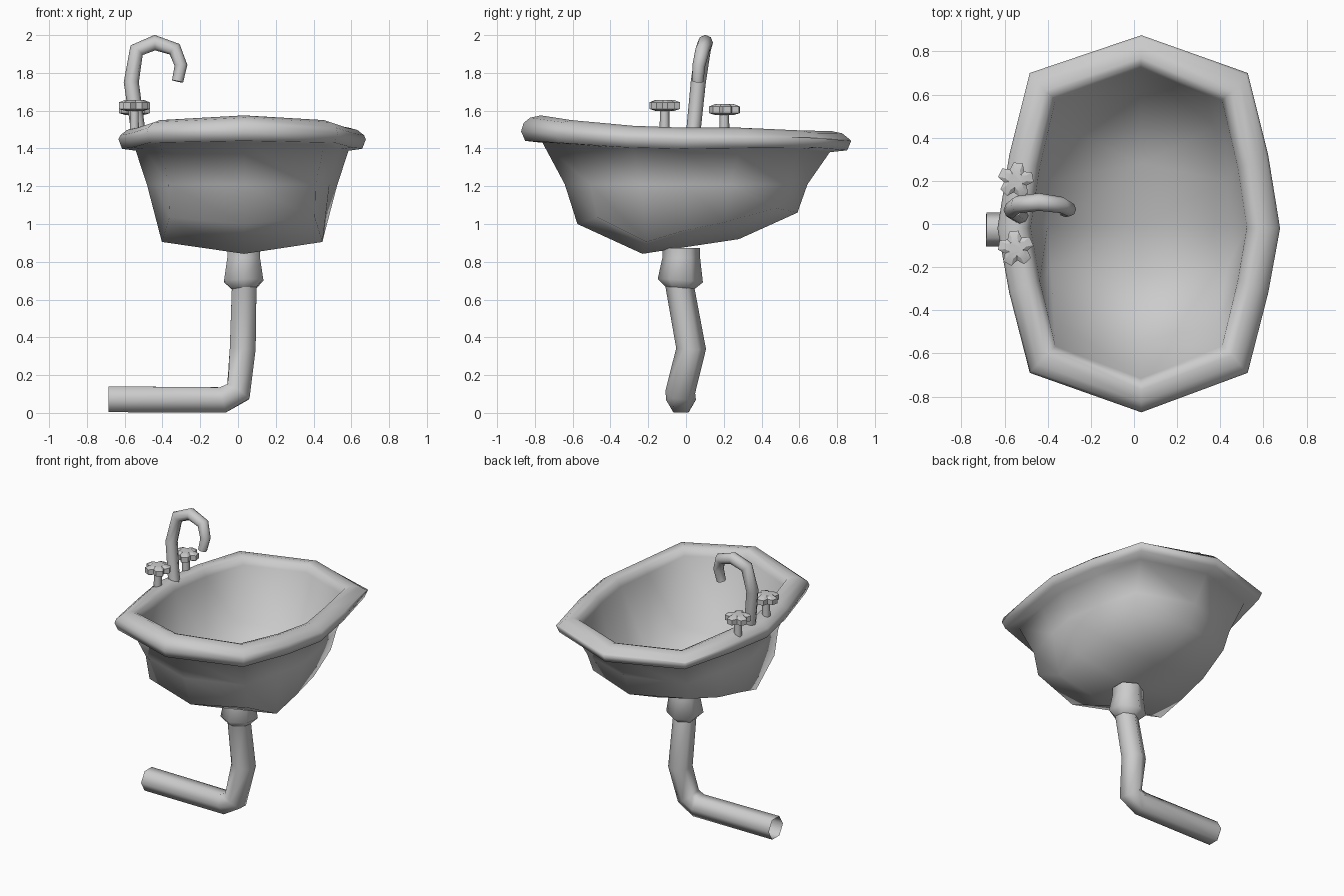
import bpy, bmesh
from math import sin, cos, pi, radians
from mathutils import Vector

if "Cube" in bpy.data.objects:
    bpy.data.objects.remove(bpy.data.objects["Cube"])

grey = bpy.data.materials.new("plain_grey")
grey.use_nodes = True
GREY = (0.6, 0.6, 0.6, 1)
grey.diffuse_color = GREY
grey.node_tree.nodes["Principled BSDF"].inputs["Base Color"].default_value = GREY


def loft(name, rings, caps=False, smooth=180):
    """Skin a list of closed rings, welding points that coincide."""
    bm = bmesh.new()
    loops = [[bm.verts.new(p) for p in ring] for ring in rings]
    n = len(loops[0])
    for a, b in zip(loops, loops[1:]):
        for i in range(n):
            j = (i + 1) % n
            bm.faces.new((a[i], a[j], b[j], b[i]))
    if caps:
        bm.faces.new(loops[0])
        bm.faces.new(loops[-1])
    bmesh.ops.remove_doubles(bm, verts=bm.verts, dist=0.0005)
    bmesh.ops.recalc_face_normals(bm, faces=bm.faces)
    mesh = bpy.data.meshes.new(name)
    bm.to_mesh(mesh)
    bm.free()
    mesh.materials.append(grey)
    obj = bpy.data.objects.new(name, mesh)
    bpy.context.collection.objects.link(obj)
    bpy.ops.object.select_all(action="DESELECT")
    obj.select_set(True)
    bpy.context.view_layer.objects.active = obj
    bpy.ops.object.shade_smooth_by_angle(angle=radians(smooth))


def tube(name, path, radii, sides=6, caps=False, smooth=180):
    """Sweep a polygon with a corner towards y along a path."""
    pts = [Vector(p) for p in path]
    rings = []
    for i, p in enumerate(pts):
        before = (p - pts[i - 1]).normalized() if i else Vector()
        after = (pts[i + 1] - p).normalized() if i + 1 < len(pts) else Vector()
        t = (before + after).normalized()
        u = Vector((0, 1, 0))
        u = (u - t * u.dot(t)).normalized()
        v = t.cross(u)
        rings.append([p + radii[i] * (u * cos(2 * pi * k / sides) + v * sin(2 * pi * k / sides))
                      for k in range(sides)])
    loft(name, rings, caps, smooth)


# Basin: half outlines from front to back, mirrored across the middle
CX = 0.022
half = [(0.012, -0.873), (0.505, -0.69), (0.6, -0.32), (0.655, -0.02),
        (0.6, 0.32), (0.505, 0.7), (0.012, 0.875)]
rim_top = [1.575, 1.55, 1.52, 1.51, 1.51, 1.495, 1.492]
rim_low = [1.435, 1.425, 1.40, 1.393, 1.397, 1.40, 1.385]
belly = [(0.01, -0.575, 1.0), (0.385, -0.47, 1.035), (0.425, -0.21, 0.905), (0.44, -0.01, 0.965),
         (0.425, 0.21, 1.01), (0.375, 0.47, 1.085), (0.01, 0.59, 1.06)]
# Keel line under the bowl, where both sides meet
FRONT, MIDDLE, BACK = (0.01, -0.23, 0.842), (0.01, 0.0, 0.878), (0.01, 0.28, 0.92)
keel = [FRONT] * 3 + [MIDDLE] + [BACK] * 3


def mirrored(points, scale=1.0, lift=0.0):
    right = [(x * scale, y * scale, z + lift) for x, y, z in points]
    left = [(-x, y, z) for x, y, z in right[-2:0:-1]]
    return [(x + CX, y, z) for x, y, z in right + left]


def ring(sx, sy, heights, lift=0.0):
    return mirrored([(x * sx, y * sy, h) for (x, y), h in zip(half, heights)], lift=lift)


def keel_ring(lift=0.0):
    return [(CX + 0.01, y, z) for x, y, z in mirrored(keel, lift=lift)]


shoulder = [1.21] * len(half)
WALL = 0.012
basin = [
    keel_ring(WALL),                           # inner bowl, going up
    mirrored(belly, 0.96, WALL),
    ring(0.765, 0.82, rim_top, -0.055),        # rolled rim
    ring(0.80, 0.845, rim_top, -0.012),
    ring(0.86, 0.88, rim_top),
    ring(0.93, 0.945, rim_top, -0.012),
    ring(0.985, 0.985, rim_top, -0.04),
    ring(1.0, 1.0, rim_low, 0.055),
    ring(0.97, 0.975, rim_low, 0.005),
    ring(0.86, 0.87, rim_low, -0.005),
    ring(0.77, 0.735, shoulder),               # outer bowl, going down
    mirrored(belly),
    keel_ring(),
]
loft("basin", basin)

# Drain: flared collar, crooked downpipe and open outlet
tube("drain_collar",
     [(0.03, -0.025, 0.872), (0.03, -0.025, 0.82), (0.03, -0.03, 0.7), (0.033, -0.035, 0.655)],
     [0.1, 0.1, 0.12, 0.07])
tube("drain_pipe",
     [(0.033, -0.035, 0.68), (0.025, 0.027, 0.34), (0.002, -0.03, 0.112),
      (-0.08, -0.027, 0.069), (-0.685, -0.025, 0.072)],
     [0.075, 0.079, 0.079, 0.079, 0.079])

# Spout: bent neck ending in a downturned mouth
tube("spout",
     [(-0.525, 0.037, 1.47), (-0.565, 0.065, 1.75), (-0.537, 0.09, 1.92),
      (-0.44, 0.102, 1.96), (-0.335, 0.088, 1.925), (-0.302, 0.068, 1.84), (-0.32, 0.062, 1.755)],
     [0.038, 0.04, 0.041, 0.041, 0.038, 0.034, 0.03], sides=8, caps=True, smooth=60)


# Taps: a short stem carrying a five-lobed knob
def tap(side, y, z, turn):
    x = -0.548
    tube(side + "_tap_stem", [(x, y, 1.47), (x, y, z + 0.01)], [0.027, 0.025],
         caps=True, smooth=65)

    def star(scale, height):
        pts = []
        for lobe in range(5):
            for offset, r in ((-15, 0.083), (15, 0.083), (36, 0.056)):
                a = radians(72 * lobe + offset + turn)
                pts.append((x + scale * r * cos(a), y + scale * r * sin(a), height))
        return pts

    loft(side + "_tap_knob",
         [star(0.6, z - 0.003), star(1, z + 0.007), star(1, z + 0.042), star(0.6, z + 0.055)],
         True, smooth=30)


tap("front", -0.113, 1.602, 25)
tap("back", 0.203, 1.58, 10)
